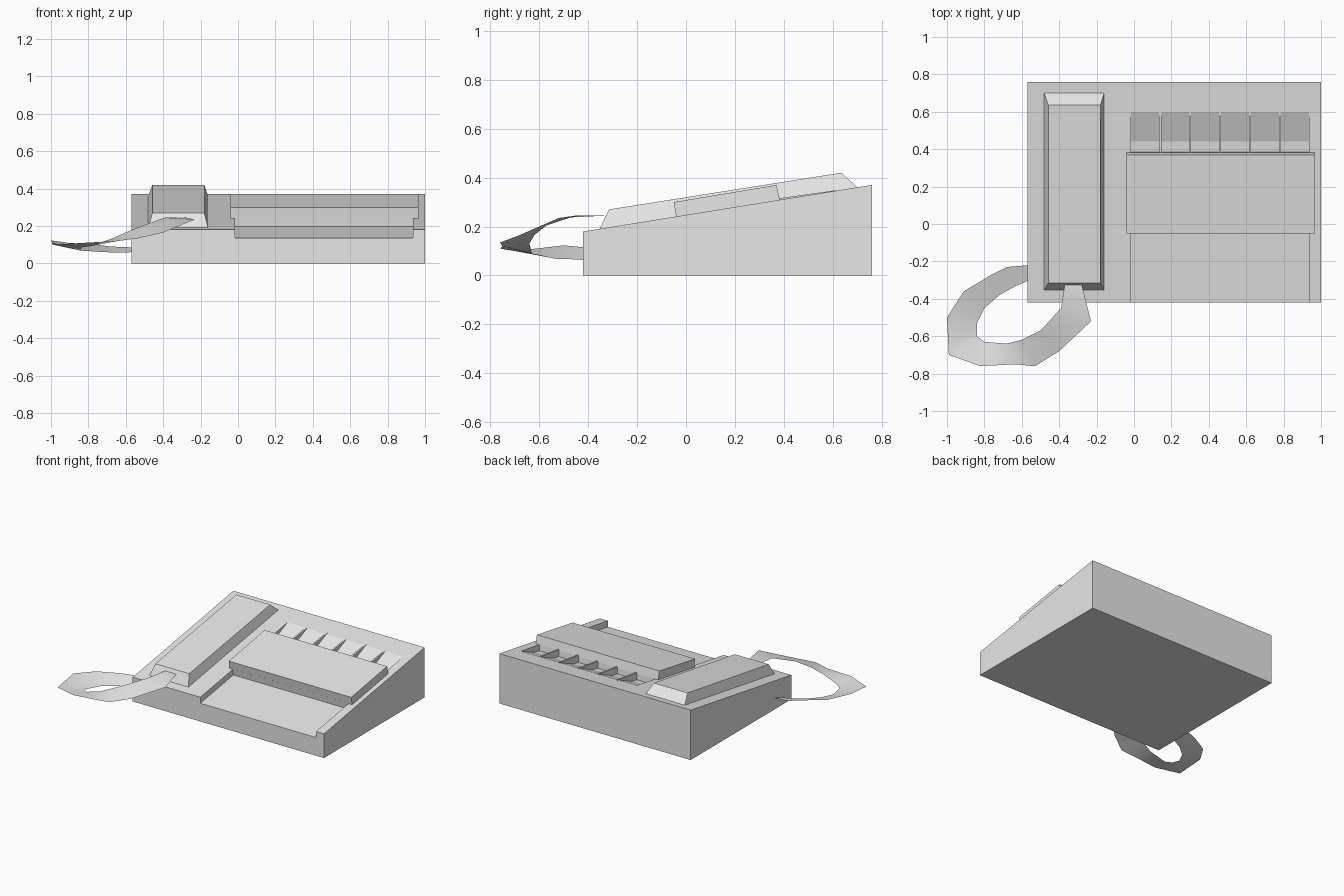
import bpy
import bmesh

default_cube = bpy.data.objects.get("Cube")
if default_cube:
    bpy.data.objects.remove(default_cube, do_unlink=True)

# One plain grey for every part
grey = bpy.data.materials.new("light_grey")
grey.use_nodes = True
grey.diffuse_color = (0.8, 0.8, 0.8, 1)
grey.node_tree.nodes["Principled BSDF"].inputs["Base Color"].default_value = (0.8, 0.8, 0.8, 1)

FRONT, BACK = -0.42, 0.76
RECESS_LEFT, RECESS_RIGHT = 0.935, -0.015


def deck(y):
    """Height of the sloping top at depth y."""
    return 0.18 + (y - FRONT) * 0.161


def floor(y):
    """Height of the recess floor at depth y."""
    return deck(y) - 0.045


def finish(name, bm, outward=True):
    """Turn a bmesh into a named object with the grey material."""
    if outward:
        bmesh.ops.recalc_face_normals(bm, faces=bm.faces)
    mesh = bpy.data.meshes.new(name)
    bm.to_mesh(mesh)
    bm.free()
    mesh.materials.append(grey)
    obj = bpy.data.objects.new(name, mesh)
    bpy.context.collection.objects.link(obj)
    return obj


def loft(name, first, second):
    """Solid between two matching outlines."""
    bm = bmesh.new()
    a = [bm.verts.new(p) for p in first]
    b = [bm.verts.new(p) for p in second]
    bm.faces.new(a)
    bm.faces.new(b)
    for i in range(len(a)):
        j = (i + 1) % len(a)
        bm.faces.new((a[i], a[j], b[j], b[i]))
    return finish(name, bm)


def side_profile(name, x0, x1, points):
    """Side outline of (y, z) points extended across x."""
    return loft(name, [(x0, y, z) for y, z in points], [(x1, y, z) for y, z in points])


# Wedge-shaped body
body = side_profile("body", -0.57, 1.0, [
    (FRONT, 0), (BACK, 0), (BACK, deck(BACK)), (FRONT, deck(FRONT))])

# Paper recess: open at the front, ramping up to the deck at the back
ramp = (deck(0.6) - floor(0.44)) / 0.16
cutter = side_profile("recess_cutter", RECESS_RIGHT, RECESS_LEFT, [
    (-0.6, floor(-0.6)), (0.44, floor(0.44)),
    (0.68, floor(0.44) + 0.24 * ramp), (0.68, 1), (-0.6, 1)])
cutter.hide_render = True
cut = body.modifiers.new("recess", "BOOLEAN")
cut.operation = "DIFFERENCE"
cut.solver = "EXACT"
cut.object = cutter
bpy.context.view_layer.objects.active = body
bpy.ops.object.modifier_apply(modifier=cut.name)
bpy.data.objects.remove(cutter, do_unlink=True)

# Raised cover bridging the recess, with its filling below
side_profile("cover", -0.04, 0.965, [
    (-0.05, 0.3), (0.37, 0.37), (0.383, deck(0.383)), (-0.04, deck(-0.04))])
side_profile("cover_base", RECESS_RIGHT, RECESS_LEFT, [
    (-0.041, deck(-0.041) + 0.004), (0.38, deck(0.38) + 0.004),
    (0.385, floor(0.385) - 0.005), (-0.033, floor(-0.033) - 0.005)])

# Thin fins dividing the slots behind the cover
for i in range(5):
    x = 0.14 + 0.16 * i
    side_profile(f"slot_fin_{i + 1}", x - 0.006, x + 0.006, [
        (0.37, floor(0.37) - 0.005), (0.37, deck(0.37) + 0.007),
        (0.615, deck(0.615) + 0.002), (0.6, deck(0.6) - 0.005),
        (0.44, floor(0.44) - 0.005)])


# Handset with bevelled sides and ends
def end_to_end(x0, x1, y0, z0, y1, z1):
    return [(x0, y0, z0), (x1, y0, z0), (x1, y1, z1), (x0, y1, z1)]


loft("handset",
     end_to_end(-0.48, -0.16, -0.353, deck(-0.353), 0.7, deck(0.7)),
     end_to_end(-0.458, -0.18, -0.315, 0.27, 0.635, 0.42))

# Flat twisting cord, as pairs of outer and inner edge points
outer = [(-0.28, -0.32, 0.245), (-0.23, -0.52, 0.235), (-0.4, -0.68, 0.165),
         (-0.53, -0.76, 0.135), (-0.64, -0.75, 0.12), (-0.82, -0.76, 0.11),
         (-0.99, -0.7, 0.1), (-1.0, -0.5, 0.123), (-0.91, -0.36, 0.11),
         (-0.76, -0.27, 0.1), (-0.68, -0.23, 0.09), (-0.56, -0.22, 0.085)]
inner = [(-0.37, -0.32, 0.245), (-0.39, -0.45, 0.245), (-0.5, -0.57, 0.205),
         (-0.6, -0.62, 0.165), (-0.68, -0.64, 0.13), (-0.8, -0.63, 0.09),
         (-0.84, -0.6, 0.085), (-0.84, -0.53, 0.068), (-0.8, -0.45, 0.066),
         (-0.72, -0.38, 0.06), (-0.63, -0.33, 0.058), (-0.56, -0.3, 0.06)]
bm = bmesh.new()
rails = [(bm.verts.new(a), bm.verts.new(b)) for a, b in zip(outer, inner)]
for (a, b), (c, d) in zip(rails, rails[1:]):
    face = bm.faces.new((a, b, d, c))
    face.normal_update()
    if face.normal.z < 0:
        face.normal_flip()
    face.smooth = True
finish("cord", bm, outward=False)
